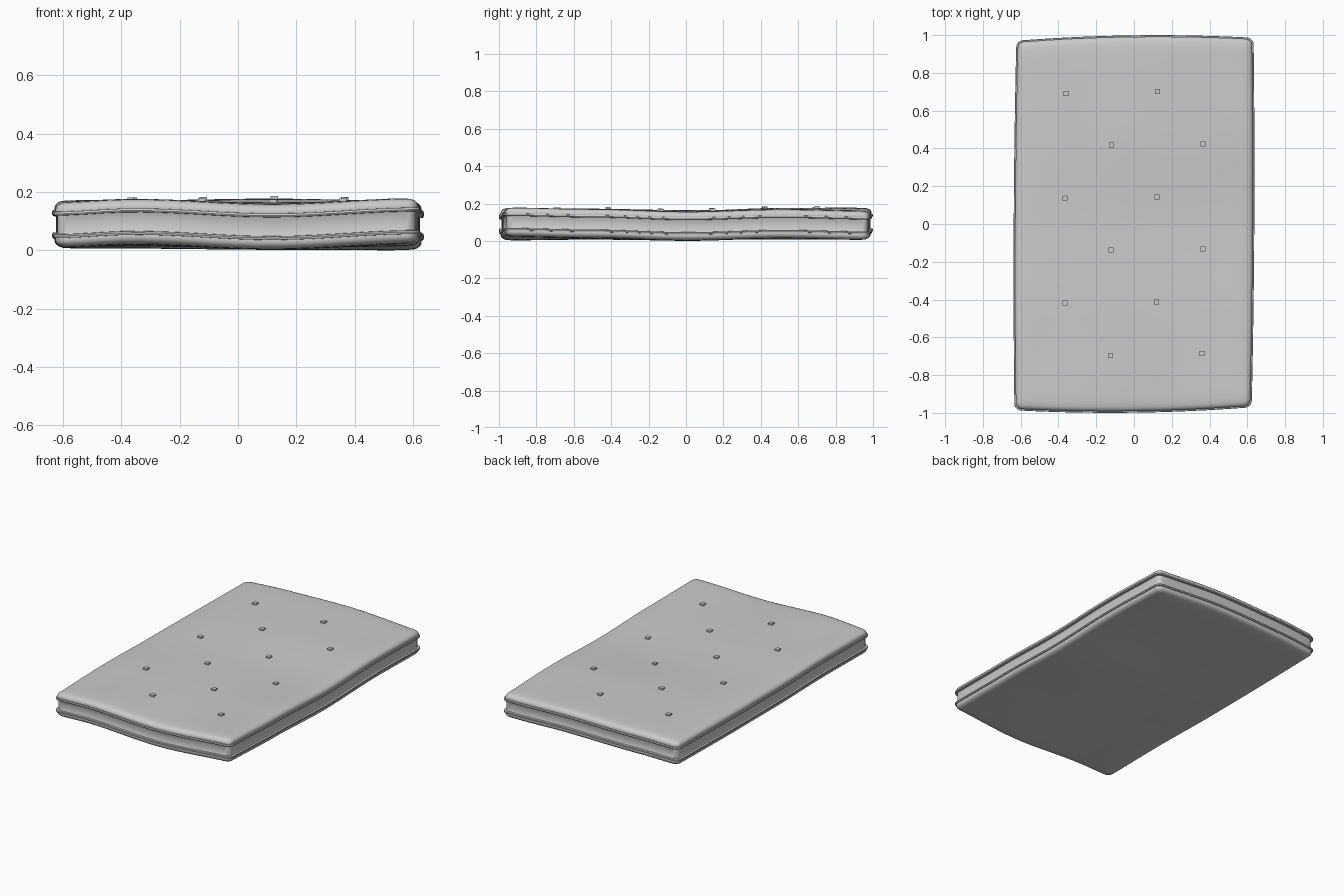
import bpy, bmesh, math
from mathutils import Vector

if "Cube" in bpy.data.objects:
    bpy.data.objects.remove(bpy.data.objects["Cube"], do_unlink=True)

mat = bpy.data.materials.new("light_grey_fabric")
mat.use_nodes = True
grey = (0.6, 0.6, 0.6, 1)
mat.diffuse_color = grey
mat.node_tree.nodes["Principled BSDF"].inputs["Base Color"].default_value = grey

HX, HY, MID, RADIUS = 0.628, 0.978, 0.09, 0.035

# Sag of the soft body: one row of heights per y station, one column per x station
XS = [-0.63, -0.35, 0.12, 0.63]
YS = [-1, -0.5, 0, 0.5, 1]
SAG = [[-0.003, 0.009, -0.009, 0.012],
       [0.004, 0.002, -0.004, 0.003],
       [-0.004, -0.005, -0.009, -0.011],
       [-0.006, 0.002, 0.008, 0.001],
       [-0.006, 0.003, 0.009, -0.008]]


def station(stops, v):
    v = min(max(v, stops[0]), stops[-1])
    i = max(k for k in range(len(stops) - 1) if stops[k] <= v)
    t = (v - stops[i]) / (stops[i + 1] - stops[i])
    return i, t * t * (3 - 2 * t)


def warp(p):
    x, y, z = p
    i, u = station(XS, x)
    j, v = station(YS, y)
    low = SAG[j][i] * (1 - u) + SAG[j][i + 1] * u
    high = SAG[j + 1][i] * (1 - u) + SAG[j + 1][i + 1] * u
    a, b = x / HX, y / HY
    return Vector((x + 0.009 * a * (1 - b * b) + 0.005 * b,
                   y + 0.021 * b * (1 - a * a) + 0.008 * a,
                   z + low * (1 - v) + high * v))


def outline(inset):
    """Rounded rectangle with extra points along the straight sides."""
    w, d, r = HX - inset, HY - inset, RADIUS - inset * 0.3
    corners = []
    for k, (sx, sy) in enumerate([(1, 1), (-1, 1), (-1, -1), (1, -1)]):
        corners.append([Vector((sx * (w - r) + r * math.cos(t), sy * (d - r) + r * math.sin(t), 0))
                        for t in [(k + s / 5) * math.pi / 2 for s in range(6)]])
    pts = []
    for k, arc in enumerate(corners):
        pts += arc
        end, start = arc[-1], corners[(k + 1) % 4][0]
        n = 18 if k % 2 == 0 else 28
        pts += [end.lerp(start, s / n) for s in range(1, n)]
    return pts


def finish(name, bm):
    for v in bm.verts:
        v.co = warp(v.co)
    bmesh.ops.recalc_face_normals(bm, faces=bm.faces)
    mesh = bpy.data.meshes.new(name)
    bm.to_mesh(mesh)
    bm.free()
    mesh.materials.append(mat)
    ob = bpy.data.objects.new(name, mesh)
    bpy.context.collection.objects.link(ob)
    bpy.ops.object.select_all(action='DESELECT')
    ob.select_set(True)
    bpy.context.view_layer.objects.active = ob
    bpy.ops.object.shade_smooth_by_angle(angle=math.radians(35))
    return ob


def bridge(bm, a, b):
    n = len(a)
    for i in range(n):
        bm.faces.new((a[i], a[(i + 1) % n], b[(i + 1) % n], b[i]))


def sweep(name, profile, closed):
    """Carry a (inset, height) profile round the outline; close it or cap both ends."""
    bm = bmesh.new()
    loops = [[bm.verts.new((p.x, p.y, z)) for p in outline(inset)] for inset, z in profile]
    for a, b in zip(loops, loops[1:]):
        bridge(bm, a, b)
    if closed:
        bridge(bm, loops[-1], loops[0])
    else:
        for edge in (loops[0], loops[-1]):
            z = edge[0].co.z
            prev = edge
            for s in range(1, 14):
                ring = [bm.verts.new((v.co.x * (1 - s / 14), v.co.y * (1 - s / 14), z)) for v in edge]
                bridge(bm, prev, ring)
                prev = ring
            centre = bm.verts.new((0, 0, z))
            for i in range(len(prev)):
                bm.faces.new((prev[i], prev[(i + 1) % len(prev)], centre))
    return finish(name, bm)


# Mattress body: recessed side wall, rounded shoulders, flat top and bottom
half = [(0.014, 0.032), (0.008, 0.041), (0.008, 0.055), (0.012, 0.064),
        (0.02, 0.071), (0.032, 0.0755), (0.06, 0.078), (0.11, 0.079)]
body = [(i, MID - h) for i, h in reversed(half)] + [(i, MID + h) for i, h in half]
sweep("mattress_body", body, False)

# Piping round the upper and lower seams
for name, side in (("upper_piping", 1), ("lower_piping", -1)):
    sweep(name, [(0.016, MID + side * 0.032), (0.002, MID + side * 0.033), (0, MID + side * 0.038),
                 (0.002, MID + side * 0.045), (0.016, MID + side * 0.046)], True)

# Staggered square tufting buttons on the top
for row in range(6):
    for col in range(2):
        x = -0.12 + 0.48 * col if row % 2 == 0 else -0.36 + 0.48 * col
        bm = bmesh.new()
        bmesh.ops.create_cube(bm, size=1)
        for v in bm.verts:
            v.co = Vector((x + v.co.x * 0.026, -0.68 + 0.273 * row + v.co.y * 0.026,
                           MID + 0.079 + v.co.z * 0.02))
        finish(f"tuft_button_{row * 2 + col + 1}", bm)
